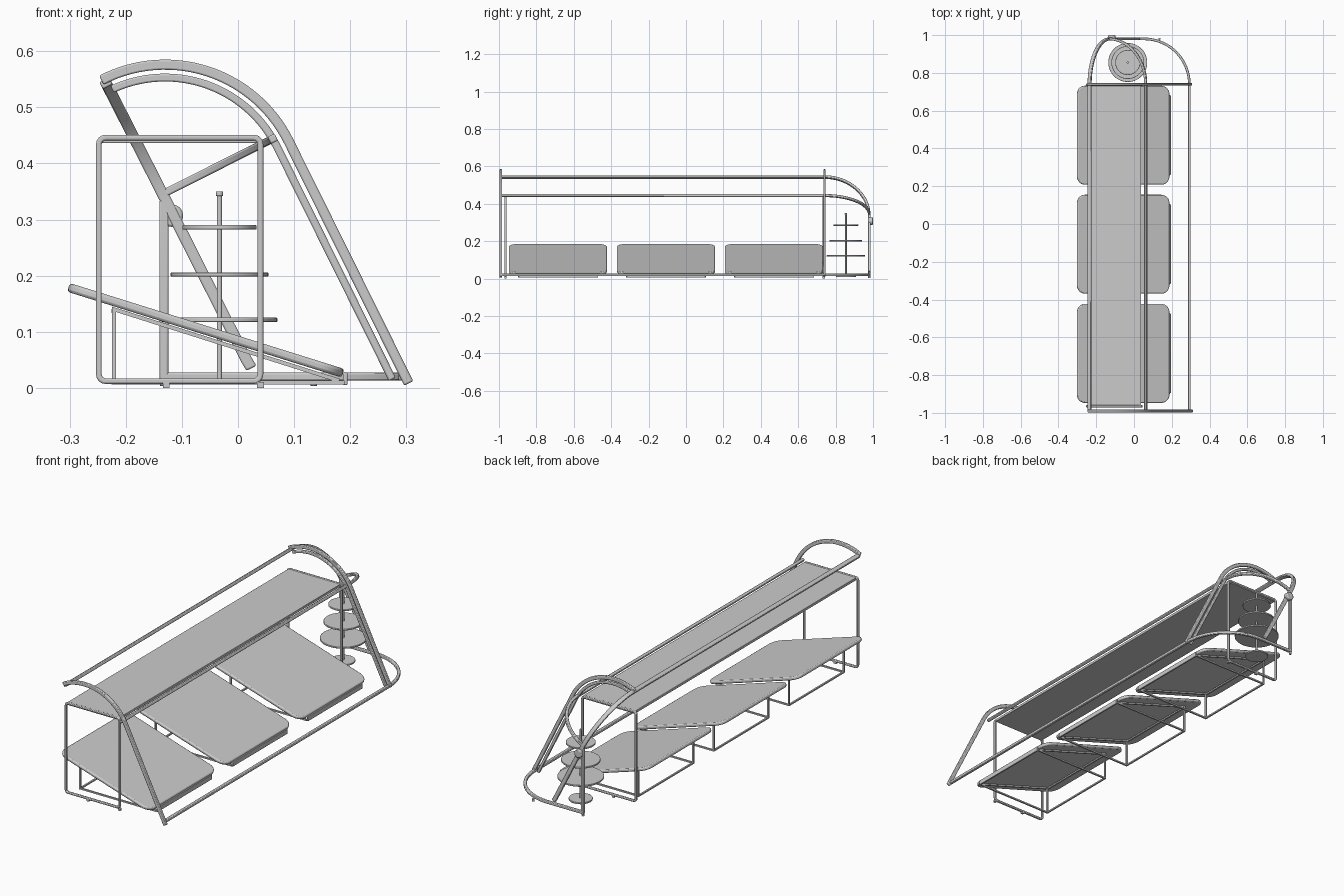
import bpy, bmesh
from math import sin, cos, pi, atan2, radians, hypot
from mathutils import Vector, Matrix

if "Cube" in bpy.data.objects:
    bpy.data.objects.remove(bpy.data.objects["Cube"])


def finish(name, bm, bevel=0):
    bmesh.ops.recalc_face_normals(bm, faces=bm.faces)
    me = bpy.data.meshes.new(name)
    bm.to_mesh(me)
    bm.free()
    ob = bpy.data.objects.new(name, me)
    bpy.context.collection.objects.link(ob)
    if bevel:
        m = ob.modifiers.new("bevel", 'BEVEL')
        m.width, m.segments = bevel, 2
        m.limit_method, m.angle_limit = 'ANGLE', radians(50)
    bpy.context.view_layer.objects.active = ob
    ob.select_set(True)
    bpy.ops.object.shade_smooth_by_angle(angle=radians(35))
    ob.select_set(False)
    return ob


def sweep(name, pts, normal, w, t, closed=False, bevel=0.003):
    """Rectangular bar along a planar path: w in the plane, t along the normal."""
    pts = [Vector(p) for p in pts]
    nrm = Vector(normal).normalized()
    n = len(pts)
    bm = bmesh.new()
    rings = []
    for i, p in enumerate(pts):
        a = (p - pts[i - 1]).normalized() if i or closed else None
        b = (pts[(i + 1) % n] - p).normalized() if i < n - 1 or closed else None
        a, b = a or b, b or a
        tan = (a + b).normalized()
        side = tan.cross(nrm) * (w / 2 / max(0.5, tan.dot(a)))
        up = nrm * (t / 2)
        rings.append([bm.verts.new(p + s * side + u * up)
                      for s, u in ((-1, -1), (1, -1), (1, 1), (-1, 1))])
    for i in range(n if closed else n - 1):
        r, q = rings[i], rings[(i + 1) % n]
        for k in range(4):
            bm.faces.new((r[k], r[(k + 1) % 4], q[(k + 1) % 4], q[k]))
    if not closed:
        bm.faces.new(rings[0])
        bm.faces.new(rings[-1])
    return finish(name, bm, bevel)


def rounded(x0, x1, y0, y1, r, seg=6):
    out = []
    for cx, cy, a in ((x1 - r, y1 - r, 0), (x0 + r, y1 - r, 1),
                      (x0 + r, y0 + r, 2), (x1 - r, y0 + r, 3)):
        for i in range(seg + 1):
            th = (a + i / seg) * pi / 2
            out.append((cx + r * cos(th), cy + r * sin(th)))
    return out


def box(name, x0, x1, y0, y1, z0, z1, bevel=0.0):
    bm = bmesh.new()
    bmesh.ops.create_cube(bm, size=1, matrix=Matrix.Translation(
        ((x0 + x1) / 2, (y0 + y1) / 2, (z0 + z1) / 2))
        @ Matrix.Diagonal((x1 - x0, y1 - y0, z1 - z0, 1)))
    return finish(name, bm, bevel)


def disc(name, x, y, z0, z1, r, bevel=0.0015, axis='Z'):
    bm = bmesh.new()
    rot = Matrix.Rotation(pi / 2, 4, 'X') if axis == 'Y' else Matrix()
    loc = Vector((x, y, (z0 + z1) / 2)) if axis == 'Z' else Vector((x, (z0 + z1) / 2, y))
    bmesh.ops.create_cone(bm, cap_ends=True, segments=48, radius1=r, radius2=r,
                          depth=z1 - z0, matrix=Matrix.Translation(loc) @ rot)
    return finish(name, bm, bevel)


Y0, YC, YE = -0.99, 0.74, 0.98   # front end, start of rounded end, back end


def rail_path(a, b):
    """Straight rail at a=(x,z), then a quarter turn to b=(x,z) at the back end."""
    pts = [(a[0], Y0, a[1])]
    for i in range(21):
        th = i / 20 * pi / 2
        f = 1 - cos(th)
        pts.append((a[0] + (b[0] - a[0]) * f, YC + (YE - YC) * sin(th),
                    a[1] + (b[1] - a[1]) * f))
    return pts


def rail_normal(a, b):
    return (-(b[1] - a[1]), 0, b[0] - a[0])


# Curved rails: top, middle and floor, all meeting at the back end
top_a, top_b = (-0.235, 0.543), (-0.128, 0.333)
sweep("top_rail", rail_path(top_a, top_b) + [(0.015, YE, 0.05), (0.024, YE, 0.035)],
      rail_normal(top_a, top_b), 0.014, 0.02)
mid_a, mid_b = (0.062, 0.444), (-0.135, 0.345)
sweep("middle_rail", rail_path(mid_a, mid_b), rail_normal(mid_a, mid_b), 0.014, 0.014)
sweep("floor_rail", rail_path((0.293, 0.02), (0.055, 0.02)) + [(-0.139, YE, 0.02)],
      (0, 0, 1), 0.014, 0.014)

# Back post, its round knob and small feet
box("back_post", -0.14, -0.124, YE - 0.007, YE + 0.007, 0.015, 0.335, 0.003)
disc("post_knob", -0.118, 0.307, 0.974, 1.0, 0.02, 0.004, 'Y')
for x in (-0.133, 0.135):
    disc("foot", x, YE, 0.003, 0.015, 0.006)


# Side arches: an arc running into a straight slanted leg
def arch(name, y, r, w, t, a0, zend):
    end = radians(26.4)
    pts = [(-0.13 + r * cos(a), y, 0.33 + r * sin(a))
           for a in [radians(a0) + (end - radians(a0)) * i / 28 for i in range(29)]]
    x, _, z = pts[-1]
    pts.append((x + (z - zend) * 0.496, y, zend))
    sweep(name, pts, (0, 1, 0), w, t)


arch("front_arch", Y0, 0.246, 0.018, 0.014, 117.5, 0.008)
arch("back_arch", YC, 0.246, 0.018, 0.012, 117.5, 0.015)
arch("back_inner_arch", YC, 0.223, 0.014, 0.012, 115, 0.015)

# Shelf board on two closed end frames
box("shelf", -0.243, 0.038, -0.965, YC, 0.436, 0.449, 0.002)
for y in (-0.965, 0.737):
    sweep("shelf_end_frame", [(x, y, z) for x, z in rounded(-0.248, 0.04, 0.012, 0.446, 0.012, 4)],
          (0, 1, 0), 0.01, 0.012, True)

# Three tilted display boards with lip and wire stand
p0, p1 = (-0.302, 0.179), (0.187, 0.026)
length = hypot(p1[0] - p0[0], p1[1] - p0[1])
tilt = atan2(p0[1] - p1[1], p1[0] - p0[0])
for yc in (-0.685, -0.107, 0.47):
    bm = bmesh.new()
    h = length / 2
    face = bm.faces.new([bm.verts.new((x, y, -0.008)) for x, y in
                         rounded(-h, h, -0.262, 0.262, 0.045, 8)])
    ext = bmesh.ops.extrude_face_region(bm, geom=[face])
    bmesh.ops.translate(bm, verts=[v for v in ext['geom'] if isinstance(v, bmesh.types.BMVert)],
                        vec=(0, 0, 0.016))
    bmesh.ops.transform(bm, verts=bm.verts, matrix=Matrix.Translation(
        ((p0[0] + p1[0]) / 2, yc, (p0[1] + p1[1]) / 2)) @ Matrix.Rotation(tilt, 4, 'Y'))
    finish("display_board", bm, 0.005)
    box("board_lip", 0.187, 0.195, yc - 0.21, yc + 0.21, 0.005, 0.028, 0.002)
    for s in (-1, 1):
        y = yc + s * 0.21
        sweep("stand_side", [(-0.221, y, 0.01), (-0.221, y, 0.14), (0.18, y, 0.013)],
              (0, 1, 0), 0.007, 0.008, bevel=0)
        box("stand_base", -0.224, 0.19, y - 0.004, y + 0.004, 0.006, 0.013)
    for z in (0.0095, 0.137):
        box("stand_cross_bar", -0.225, -0.217, yc - 0.21, yc + 0.21, z - 0.0035, z + 0.0035)

# Tiered round stand
px, py = -0.033, 0.855
disc("tier_pole", px, py, 0.008, 0.345, 0.0045, 0)
disc("tier_pole_cap", px, py, 0.342, 0.35, 0.0065)
for z, r in ((0.013, 0.053), (0.121, 0.103), (0.202, 0.087), (0.286, 0.066)):
    disc("tier_disc", px, py, z - 0.004, z + 0.004, r)
for x in (-0.248 + 0.12, 0.04):
    for y in (-0.965, 0.737):
        box("frame_foot", x - 0.006, x + 0.006, y - 0.006, y + 0.006, 0.0, 0.01)
